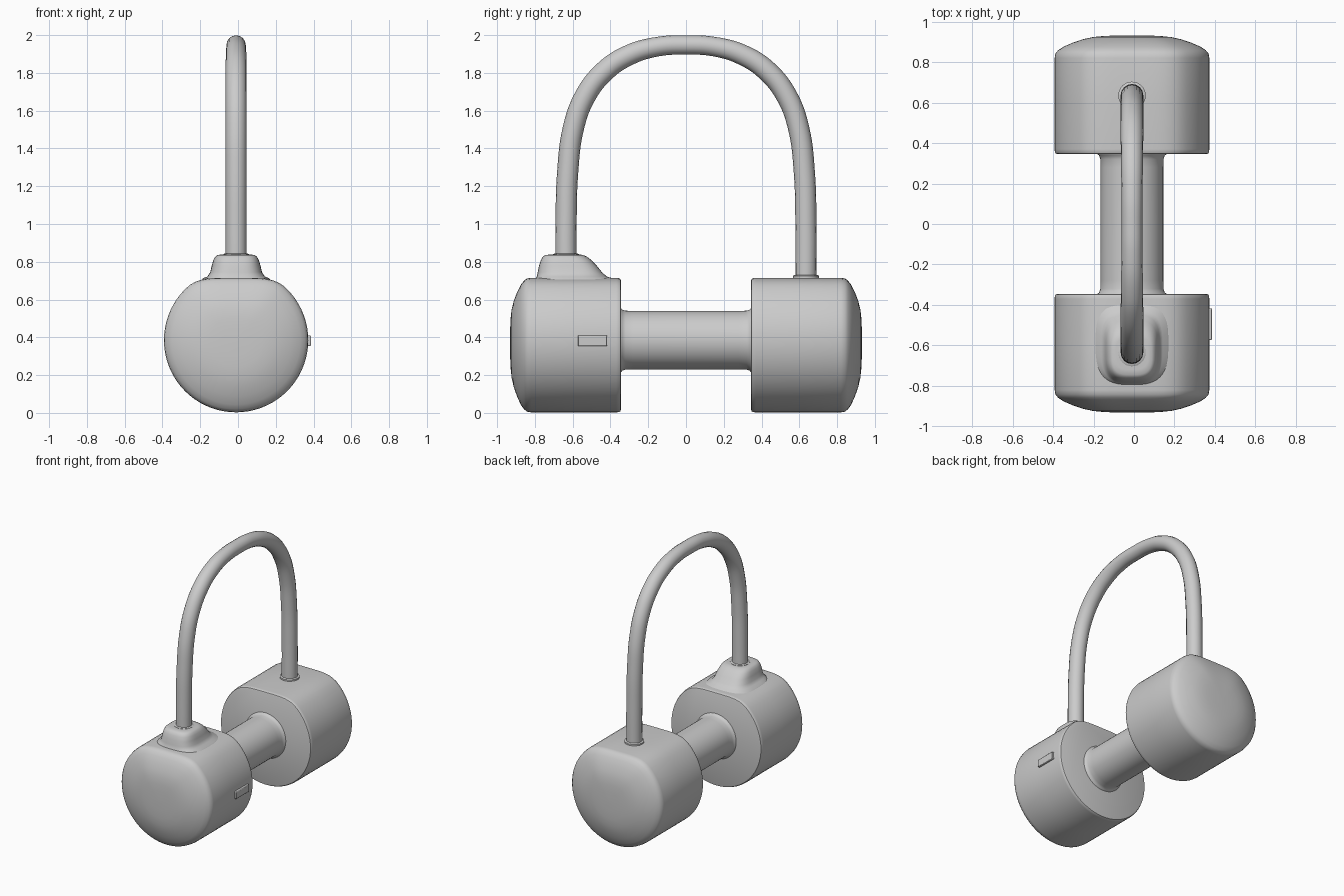
import bpy, bmesh, math

if "Cube" in bpy.data.objects:
    bpy.data.objects.remove(bpy.data.objects["Cube"])

CX = -0.01   # the body sits a touch left because of the side button
grey = bpy.data.materials.new("light_grey")
grey.diffuse_color = (0.6, 0.6, 0.6, 1)
grey.use_nodes = True
grey.node_tree.nodes["Principled BSDF"].inputs["Base Color"].default_value = grey.diffuse_color


def finish(obj, angle=40):
    obj.data.materials.clear()
    obj.data.materials.append(grey)
    bpy.ops.object.select_all(action='DESELECT')
    obj.select_set(True)
    bpy.context.view_layer.objects.active = obj
    bpy.ops.object.shade_smooth_by_angle(angle=math.radians(angle))


def loft(name, rings, angle=40):
    """Skin a list of equal-length closed rings and cap both ends."""
    bm = bmesh.new()
    loops = [[bm.verts.new(p) for p in ring] for ring in rings]
    n = len(loops[0])
    for a, b in zip(loops, loops[1:]):
        for i in range(n):
            j = (i + 1) % n
            bm.faces.new((a[i], a[j], b[j], b[i]))
    bm.faces.new(loops[0])
    bm.faces.new(loops[-1])
    bmesh.ops.recalc_face_normals(bm, faces=bm.faces[:])
    mesh = bpy.data.meshes.new(name)
    bm.to_mesh(mesh)
    bm.free()
    obj = bpy.data.objects.new(name, mesh)
    bpy.context.collection.objects.link(obj)
    finish(obj, angle)
    return obj


def smooth_min(a, b, k):
    return min(a, b) - max(k - abs(a - b), 0) ** 2 / (4 * k)


def head_ring(y, s, n=72):
    """Round section with a softly flattened top, scaled by s."""
    ring = []
    for i in range(n):
        t = 2 * math.pi * i / n
        x, z = 0.382 * math.cos(t), 0.385 + 0.382 * math.sin(t)
        z = smooth_min(z, 0.715, 0.05)
        ring.append((CX + s * x, y, 0.375 + s * (z - 0.375)))
    return ring


def circle_y(y, r, n=48):
    return [(CX + r * math.cos(2 * math.pi * i / n), y,
             0.385 + r * math.sin(2 * math.pi * i / n)) for i in range(n)]


# Two heads: crisp inner rim, domed outer end
HEAD = [(0.345, 0.965), (0.348, 0.985), (0.358, 0.998), (0.37, 1), (0.6, 1),
        (0.82, 1), (0.842, 0.99), (0.858, 0.955), (0.875, 0.89), (0.895, 0.77),
        (0.912, 0.64), (0.923, 0.51), (0.929, 0.36), (0.931, 0.2), (0.932, 0.04)]
for side, name in ((-1, "front_head"), (1, "back_head")):
    loft(name, [head_ring(side * y, s) for y, s in HEAD])

# Middle bar, flared into both heads
half = [(0.36, 0.175), (0.347, 0.173), (0.338, 0.162), (0.32, 0.156), (0.28, 0.155)]
bar = [(-y, r) for y, r in half] + [(y, r) for y, r in reversed(half)]
loft("middle_bar", [circle_y(y, r) for y, r in bar], 60)


# Raised mount on the front head: z, half width, front y, back y
def mount_ring(z, w, y0, y1, n=48):
    ring = []
    for i in range(n):
        t = 2 * math.pi * i / n
        c, s = math.cos(t), math.sin(t)
        ring.append((CX + w * math.copysign(abs(c) ** 0.65, c),
                     (y0 + y1) / 2 + (y1 - y0) / 2 * math.copysign(abs(s) ** 0.65, s), z))
    return ring


MOUNT = [(0.69, 0.19, -0.80, -0.36), (0.713, 0.175, -0.795, -0.39),
         (0.722, 0.152, -0.79, -0.42), (0.745, 0.137, -0.785, -0.445),
         (0.78, 0.129, -0.778, -0.473), (0.81, 0.12, -0.768, -0.502),
         (0.827, 0.11, -0.758, -0.525), (0.836, 0.098, -0.745, -0.545),
         (0.838, 0.08, -0.72, -0.56)]
loft("cable_mount", [mount_ring(*m) for m in MOUNT], 60)

# Collars where the cable enters
for name, y, z in (("front_collar", -0.635, 0.834), ("back_collar", 0.635, 0.72)):
    rings = []
    for dz, r in ((-0.03, 0.068), (0.006, 0.068), (0.01, 0.062)):
        rings.append([(CX + r * math.cos(math.tau * i / 32),
                       y + r * math.sin(math.tau * i / 32), z + dz) for i in range(32)])
    loft(name, rings)

# Arched cable
ARC = [(0.635, 0.69, 1), (0.635, 1.0, 1), (0.626, 1.28, 1), (0.598, 1.5, 1),
       (0.54, 1.665, 1), (0.435, 1.805, 1), (0.3, 1.895, 0.97), (0.15, 1.939, 0.92)]
path = [(-y, z, r) for y, z, r in ARC] + [(0, 1.948, 0.91)] + ARC[::-1]
curve = bpy.data.curves.new("cable", 'CURVE')
curve.dimensions = '3D'
curve.bevel_depth = 0.056
curve.bevel_resolution = 6
curve.resolution_u = 6
curve.use_fill_caps = True
spline = curve.splines.new('BEZIER')
spline.bezier_points.add(len(path) - 1)
for p, (y, z, r) in zip(spline.bezier_points, path):
    p.co = (CX, y, z)
    p.radius = r
    p.handle_left_type = p.handle_right_type = 'AUTO'
cable = bpy.data.objects.new("cable", curve)
bpy.context.collection.objects.link(cable)
bpy.ops.object.select_all(action='DESELECT')
cable.select_set(True)
bpy.context.view_layer.objects.active = cable
bpy.ops.object.convert(target='MESH')
finish(bpy.context.view_layer.objects.active, 50)

# Small side button
bpy.ops.mesh.primitive_cube_add(size=1, location=(0.368, -0.495, 0.382))
button = bpy.context.object
button.name = "side_button"
button.scale = (0.036, 0.155, 0.055)
bpy.ops.object.transform_apply(location=False, rotation=False, scale=True)
bevel = button.modifiers.new("soft_edges", 'BEVEL')
bevel.width = 0.004
bevel.segments = 2
finish(button, 40)
